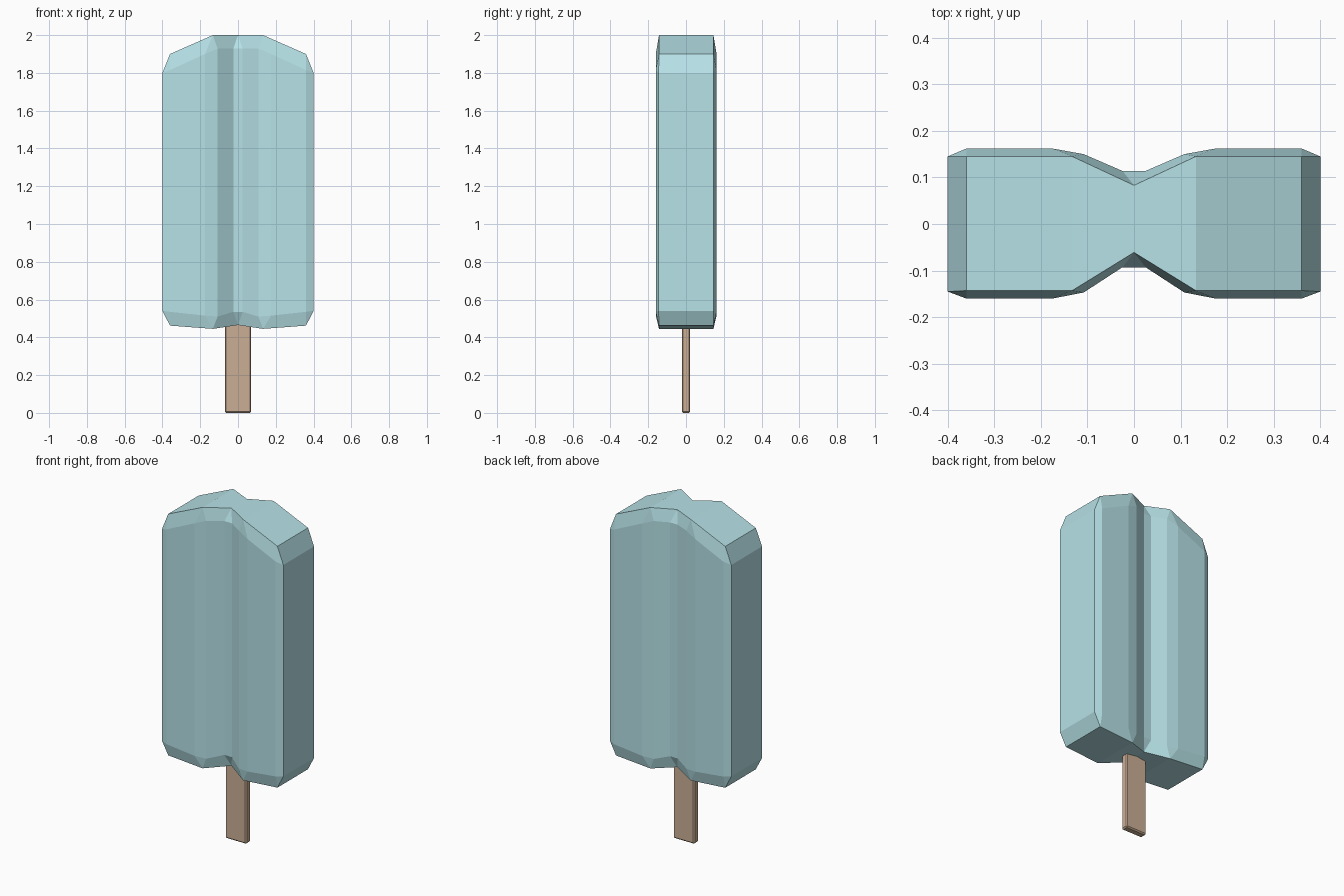
import bpy, bmesh

if "Cube" in bpy.data.objects:
    bpy.data.objects.remove(bpy.data.objects["Cube"])


def paint(obj, name, color):
    mat = bpy.data.materials.new(name)
    mat.diffuse_color = (*color, 1)
    mat.use_nodes = True
    mat.node_tree.nodes["Principled BSDF"].inputs["Base Color"].default_value = mat.diffuse_color
    obj.data.materials.append(mat)


# Half profiles from the right edge to the centre groove:
# x, back y, front y, top z, bottom z
WALL = [(.40, .145, -.145, 1.80, .54), (.36, .162, -.16, 1.815, .535),
        (.175, .162, -.16, 1.90, .515), (.108, .15, -.147, 1.928, .51),
        (.025, .114, -.093, 1.928, .535)]
CAP = [(.36, .145, -.143, 1.90, .462), (.36, .145, -.143, 1.90, .462),
       (.133, .145, -.143, 2.0, .445), (.133, .145, -.143, 2.0, .445),
       (0, .083, -.061, 2.0, .465)]


def ring(half, top):
    """Closed counter-clockwise loop: back right to left, front left to right."""
    full = half + [(-p[0], *p[1:]) for p in reversed(half)]
    z = 3 if top else 4
    return ([(p[0], p[1], p[z]) for p in full] +
            [(p[0], p[2], p[z]) for p in reversed(full)])


# Ice body: four lofted rings with bevelled rims and strip-filled caps
bm = bmesh.new()
shared = {}


def face(points):
    verts = []
    for p in points:
        v = shared.get(p) or shared.setdefault(p, bm.verts.new(p))
        if v not in verts:
            verts.append(v)
    if len(verts) > 2:
        bm.faces.new(verts)


rings = [ring(CAP, False), ring(WALL, False), ring(WALL, True), ring(CAP, True)]
n = len(rings[0])
for low, high in zip(rings, rings[1:]):
    for i in range(n):
        j = (i + 1) % n
        face((low[i], low[j], high[j], high[i]))
for cap in (rings[0], rings[-1]):
    for i in range(n // 2 - 1):
        face((cap[i], cap[i + 1], cap[n - 2 - i], cap[n - 1 - i]))
bmesh.ops.recalc_face_normals(bm, faces=bm.faces[:])
mesh = bpy.data.meshes.new("ice_body")
bm.to_mesh(mesh)
bm.free()
body = bpy.data.objects.new("ice_body", mesh)
bpy.context.collection.objects.link(body)
paint(body, "blue_ice", (.47, .76, .80))

# Wooden stick, running up into the ice
bpy.ops.mesh.primitive_cube_add(size=1, location=(0, 0, .3))
stick = bpy.context.object
stick.name = "stick"
stick.scale = (.14, .044, .6)
bpy.ops.object.transform_apply(location=False, rotation=False, scale=True)
bevel = stick.modifiers.new("soft_edges", "BEVEL")
bevel.width = .007
bevel.segments = 1
paint(stick, "wood", (.60, .43, .30))
